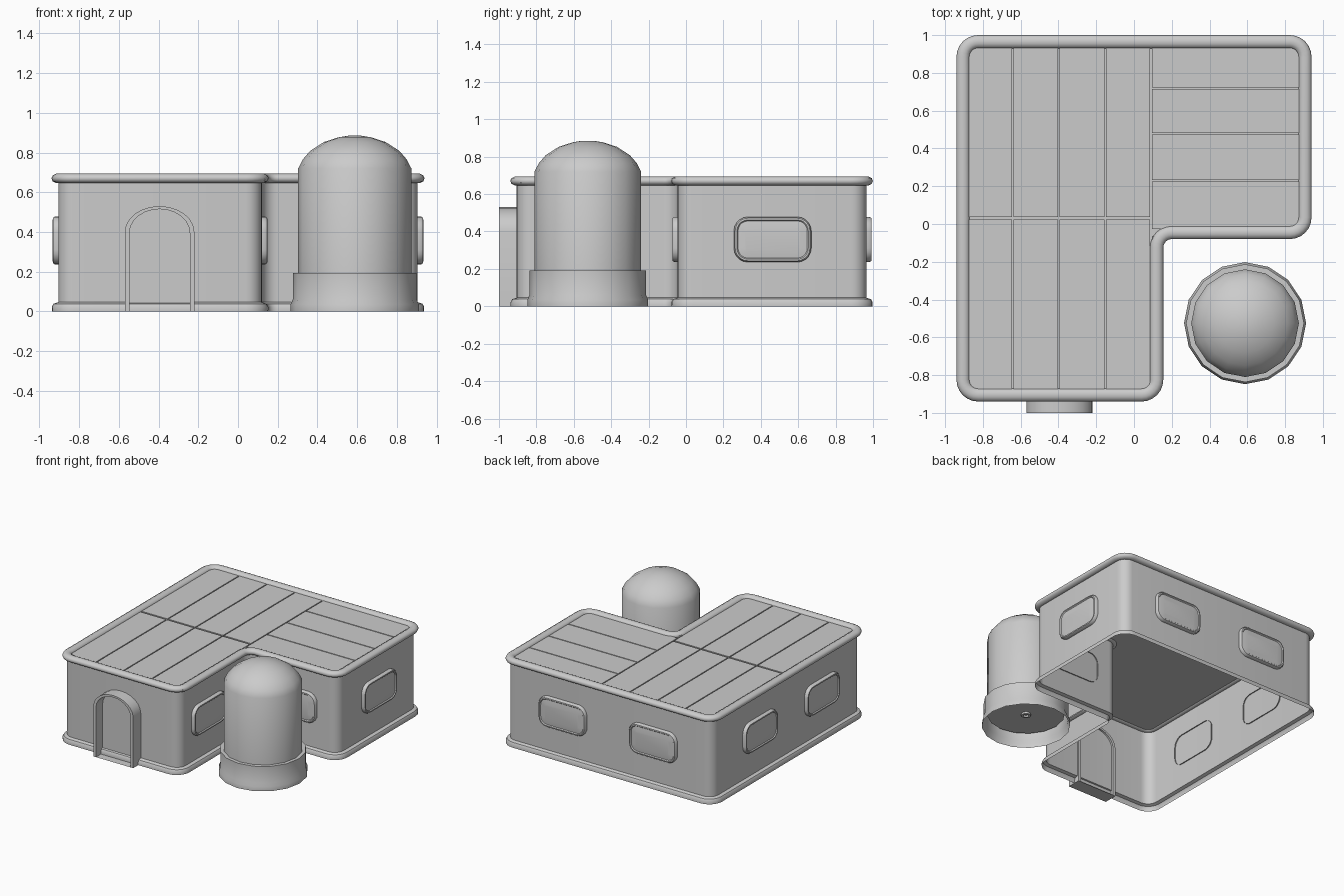
import bpy, bmesh, math
from mathutils import Vector, Matrix

if "Cube" in bpy.data.objects:
    bpy.data.objects.remove(bpy.data.objects["Cube"])


def loft(name, loops, close=False, cap_start=False, cap_end=False, angle=35):
    """Skin a stack of equal-length closed loops into one object."""
    bm = bmesh.new()
    rings = [[bm.verts.new(p) for p in lp] for lp in loops]
    pairs = list(zip(rings, rings[1:]))
    if close:
        pairs.append((rings[-1], rings[0]))
    for a, b in pairs:
        n = len(a)
        for i in range(n):
            bm.faces.new((a[i], a[(i + 1) % n], b[(i + 1) % n], b[i]))
    if cap_start:
        bm.faces.new(rings[0][::-1])
    if cap_end:
        bm.faces.new(rings[-1])
    bmesh.ops.recalc_face_normals(bm, faces=bm.faces)
    me = bpy.data.meshes.new(name)
    bm.to_mesh(me)
    bm.free()
    ob = bpy.data.objects.new(name, me)
    bpy.context.collection.objects.link(ob)
    bpy.ops.object.select_all(action='DESELECT')
    ob.select_set(True)
    bpy.context.view_layer.objects.active = ob
    bpy.ops.object.shade_smooth_by_angle(angle=math.radians(angle))
    return ob


def rounded(corners, radius, offset=0.0, seg=6):
    """Counter-clockwise outline with rounded corners, moved outward by offset."""
    pts, n = [], len(corners)
    for i, c in enumerate(corners):
        c = Vector(c)
        a = (c - Vector(corners[i - 1])).normalized()
        b = (Vector(corners[(i + 1) % n]) - c).normalized()
        s = 1 if a.x * b.y - a.y * b.x > 0 else -1     # convex or concave
        centre = c + (b - a) * radius
        for k in range(seg + 1):
            t = k / seg * math.pi / 2
            d = -b * math.cos(t) + a * math.sin(t)
            pts.append(centre + d * (radius + s * offset))
    return pts


# L-shaped shell
L = [(-.905, -.905), (.12, -.905), (.12, -.045), (.905, -.045), (.905, .965), (-.905, .965)]


def level(offset, z):
    return [(p.x, p.y, z) for p in rounded(L, .08, offset)]


loft("walls", [level(o, z) for o, z in
               [(.032, 0), (.033, .022), (.024, .038), (0, .046), (0, .665)]])
loft("roof_rim", [level(.035 * math.cos(t), .67 + .025 * math.sin(t))
                  for t in [k * math.tau / 10 for k in range(10)]], close=True, angle=60)
loft("roof_deck", [level(-.01, .655), level(-.01, .662)], cap_start=True, cap_end=True)


# Roof panels with narrow gaps
def panel(x0, x1, y0, y1):
    g = .004
    q = [(x0 + g, y0 + g), (x1 - g, y0 + g), (x1 - g, y1 - g), (x0 + g, y1 - g)]
    loft("roof_panel", [[(x, y, z) for x, y in q] for z in (.66, .675)], cap_end=True)


xs = [-.89, -.643, -.398, -.153, .09]
for x0, x1 in zip(xs, xs[1:]):
    panel(x0, x1, -.89, .027)
    panel(x0, x1, .033, .95)
ys = [-.03, .23, .477, .718, .95]
for y0, y1 in zip(ys, ys[1:]):
    panel(.09, .89, y0, y1)
panel(.09, .14, -.89, -.06)


# Windows: shallow rounded frames with a soft pane
def window(x, y, turn):
    m = Matrix.Translation((x, y, .357)) @ Matrix.Rotation(math.radians(turn), 4, 'Z')
    w, h = .207, .121
    box = [(-w, -h), (w, -h), (w, h), (-w, h)]
    loops = [[m @ Vector((p.x, -d, p.y)) for p in rounded(box, .075, -o, 5)]
             for o, d in [(0, -.008), (0, .016), (.007, .027), (.016, .028),
                          (.022, .021), (.06, .026)]]
    loft("window", loops, cap_end=True)


for x in (.40, -.395):
    window(x, .965, 180)
for y in (.375, -.40):
    window(-.905, y, -90)
window(.905, .463, 90)
window(.12, -.55, 90)
window(.52, -.045, 0)


# Arched doorway
def arch(half, spring, rise, y):
    pts = [(-half, 0)] + [(-half * math.cos(t), spring + rise * math.sin(t))
                          for t in [k * math.pi / 12 for k in range(13)]] + [(half, 0)]
    return [(-.395 + px, y, pz) for px, pz in pts]


outer, inner = (.175, .40, .13), (.152, .395, .12)
loft("door_frame", [arch(*outer, -.89), arch(*outer, -1.0), arch(*inner, -1.0),
                    arch(*inner, -.89)], close=True)
loft("door", [arch(*inner, -.90), arch(*inner, -.915)], cap_end=True)


# Domed storage tank, sixteen sides
def ring(r, z):
    return [(.588 + r * math.cos(k * math.tau / 16), -.525 + r * math.sin(k * math.tau / 16), z)
            for k in range(16)]


loft("tank_body", [ring(r, z) for r, z in
                   [(.285, .10), (.285, .72), (.262, .765), (.225, .808),
                    (.155, .853), (.08, .877), (.03, .885)]],
     cap_start=True, cap_end=True)
loft("tank_base", [ring(r, z) for r, z in
                   [(.323, 0), (.323, .035), (.312, .06), (.312, .192), (.284, .192)]])
loft("tank_outlet", [ring(.035, .11), ring(.035, .085), ring(.02, .085), ring(.02, .11)])
